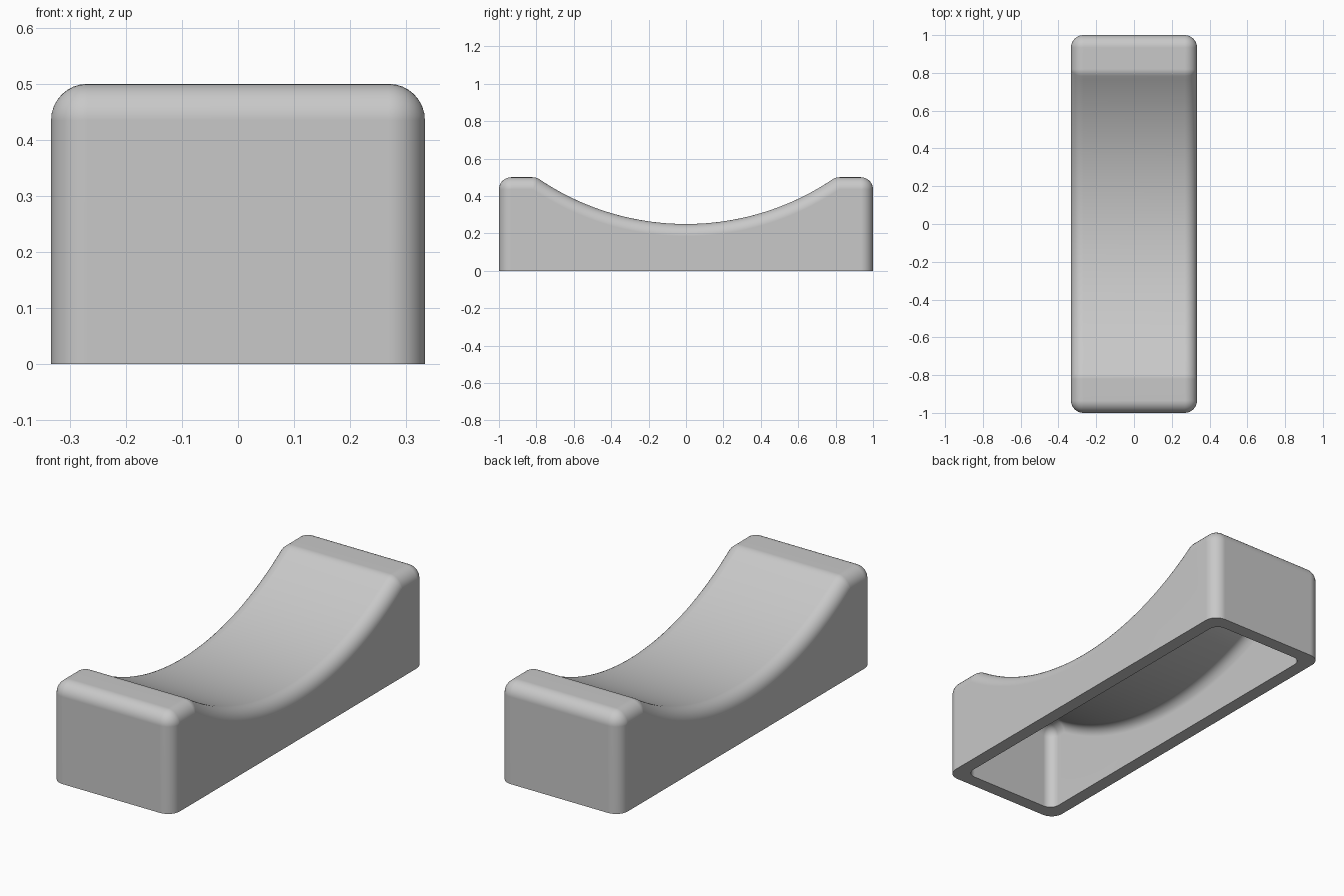
import bpy, bmesh
from math import sin, cos, asin, sqrt, pi

HALF_W, HALF_L, HEIGHT = 1 / 3, 1.0, 0.5
SADDLE_Z = 0.25            # lowest point of the curved top
ARC_R = 1.405              # radius of the curved top
WALL = 0.067
ROUND, INNER_ROUND = 0.065, 0.05
STEPS, ARC_STEPS = 8, 32

cube = bpy.data.objects.get("Cube")
if cube:
    bpy.data.objects.remove(cube, do_unlink=True)

grey = bpy.data.materials.new("light grey")
grey.use_nodes = True
colour = (0.58, 0.58, 0.58, 1)
grey.diffuse_color = colour
grey.node_tree.nodes["Principled BSDF"].inputs["Base Color"].default_value = colour


def core_profile(depth):
    """Side outline set in by depth, as (y, z, normal y, normal z)."""
    end, top = HALF_L - depth, HEIGHT - depth
    centre, radius = SADDLE_Z + ARC_R, ARC_R + depth
    crease = sqrt(radius ** 2 - (centre - top) ** 2)
    tilt = asin(crease / radius)
    half = [(-end, 0, -1, 0)]
    # rounded end corner
    for i in range(STEPS + 1):
        a = pi / 2 * i / STEPS
        half.append((-end, top, -cos(a), sin(a)))
    # softened crease where the flat meets the curve
    for i in range(4):
        a = tilt * i / 4
        half.append((-crease, top, sin(a), cos(a)))
    # curved saddle down to the middle
    for i in range(ARC_STEPS):
        a = tilt * (1 - i / ARC_STEPS)
        half.append((-radius * sin(a), centre - radius * cos(a), sin(a), cos(a)))
    middle = [(0, centre - radius, 0, 1)]
    return half + middle + [(-y, z, -ny, nz) for y, z, ny, nz in reversed(half)]


def add_skin(bm, inset, r):
    """Rounded surface without a bottom; returns its bottom loop."""
    across = []
    for side in (-1, 1):
        for i in range(STEPS + 1):
            a = pi / 2 * (i / STEPS if side > 0 else 1 - i / STEPS)
            across.append((side * (HALF_W - inset - r + r * sin(a)), r * cos(a)))
    rows = [[bm.verts.new((x, y + ny * d, z + nz * d)) for x, d in across]
            for y, z, ny, nz in core_profile(inset + r)]
    for low, high in zip(rows, rows[1:]):
        for i in range(len(across) - 1):
            bm.faces.new((low[i], low[i + 1], high[i + 1], high[i]))
    for column in (0, -1):
        bm.faces.new([row[column] for row in rows])
    return rows[0] + rows[-1][::-1]


bm = bmesh.new()
outer = add_skin(bm, 0, ROUND)
inner = add_skin(bm, WALL, INNER_ROUND)
# flat rim joining the outer and inner skins
for i in range(len(outer)):
    j = (i + 1) % len(outer)
    bm.faces.new((outer[i], outer[j], inner[j], inner[i]))
bmesh.ops.remove_doubles(bm, verts=bm.verts, dist=0.00001)
bmesh.ops.recalc_face_normals(bm, faces=bm.faces)

mesh = bpy.data.meshes.new("curved_hollow_block")
bm.to_mesh(mesh)
bm.free()
mesh.materials.append(grey)
block = bpy.data.objects.new("curved_hollow_block", mesh)
bpy.context.collection.objects.link(block)

# smooth rounds, sharp rim, even shading on the flat walls
bpy.ops.object.select_all(action='DESELECT')
block.select_set(True)
bpy.context.view_layer.objects.active = block
bpy.ops.object.shade_smooth_by_angle(angle=pi / 6)
weighted = block.modifiers.new("even_shading", 'WEIGHTED_NORMAL')
weighted.keep_sharp = True
